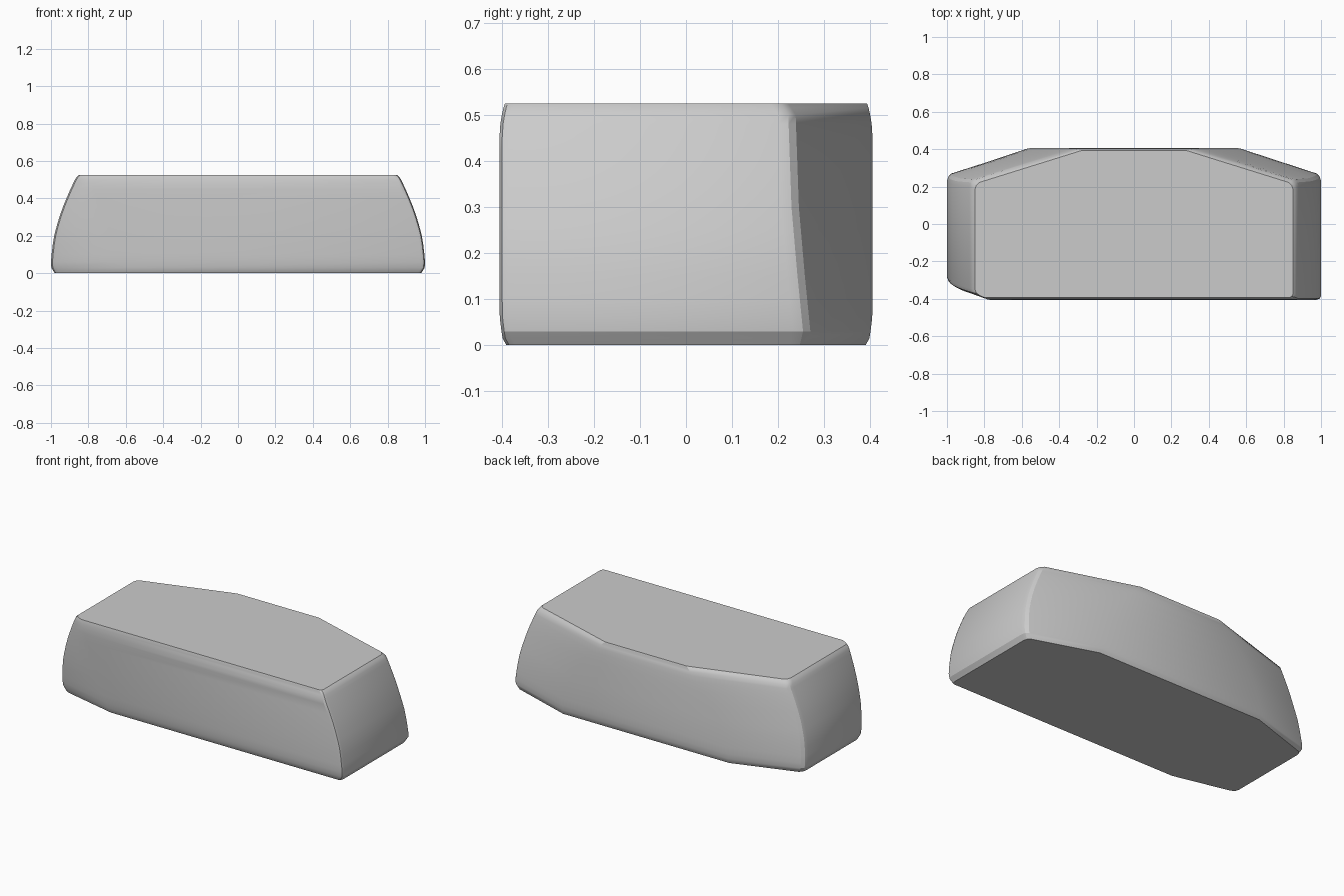
import bpy, bmesh, math

if "Cube" in bpy.data.objects:
    bpy.data.objects.remove(bpy.data.objects["Cube"])

H = 0.525

def lerp(table, z):
    # piecewise-linear lookup in (z, value) pairs
    for (z0, a), (z1, b) in zip(table, table[1:]):
        if z <= z1:
            return a + (b - a) * (z - z0) / (z1 - z0)
    return table[-1][1]

# bulged ends, half depth, and rear corner position, all as functions of height
END = [(0, .98), (.03, .998), (.06, 1.0), (.13, .994), (.2, .983), (.28, .962),
       (.36, .934), (.43, .905), (.5, .872), (.515, .862), (H, .85)]
DEPTH = [(0, .39), (.015, .398), (.05, .404), (.1, .405), (.45, .405),
         (.48, .403), (.51, .398), (H, .393)]
REAR = [(0, .255), (.03, .262), (.15, .25), (.3, .237), (.5, .23), (H, .214)]

def section(z):
    w, d, r = lerp(END, z), lerp(DEPTH, z), lerp(REAR, z)
    t = z / H
    bx = .57 - .29 * t ** 2            # where the rear chamfer starts
    fx = .60 + .20 * t                 # where the front left chamfer starts
    fy = -.295 - .075 * t              # where it meets the left end
    pts = [(-fx, -d), (w - .02, -d), (w - .006, -d + .006), (w, -d + .02),
           (w, r - .03), (w - .006, r - .008), (w - .022, r + .008),
           (bx, d), (-bx, d),
           (-w + .022, r + .008), (-w + .006, r - .008), (-w, r - .03),
           (-w, fy + .02), (-w + .008, fy), (-w + .03, fy - .014)]
    return [(x, y, z) for x, y in pts]

# body: stacked outlines skinned together and capped
levels = [0, .015, .03, .06, .1, .15, .2, .25, .3, .35, .4, .45, .48, .5, .515, H]
bm = bmesh.new()
rings = [[bm.verts.new(p) for p in section(z)] for z in levels]
for lo, hi in zip(rings, rings[1:]):
    n = len(lo)
    for i in range(n):
        j = (i + 1) % n
        bm.faces.new((lo[i], lo[j], hi[j], hi[i]))
bm.faces.new(rings[-1])
bm.faces.new(rings[0][::-1])
bmesh.ops.recalc_face_normals(bm, faces=bm.faces)
mesh = bpy.data.meshes.new("body")
bm.to_mesh(mesh)
bm.free()
body = bpy.data.objects.new("body", mesh)
bpy.context.collection.objects.link(body)
bpy.context.view_layer.objects.active = body
body.select_set(True)
bpy.ops.object.shade_smooth_by_angle(angle=math.radians(25))
